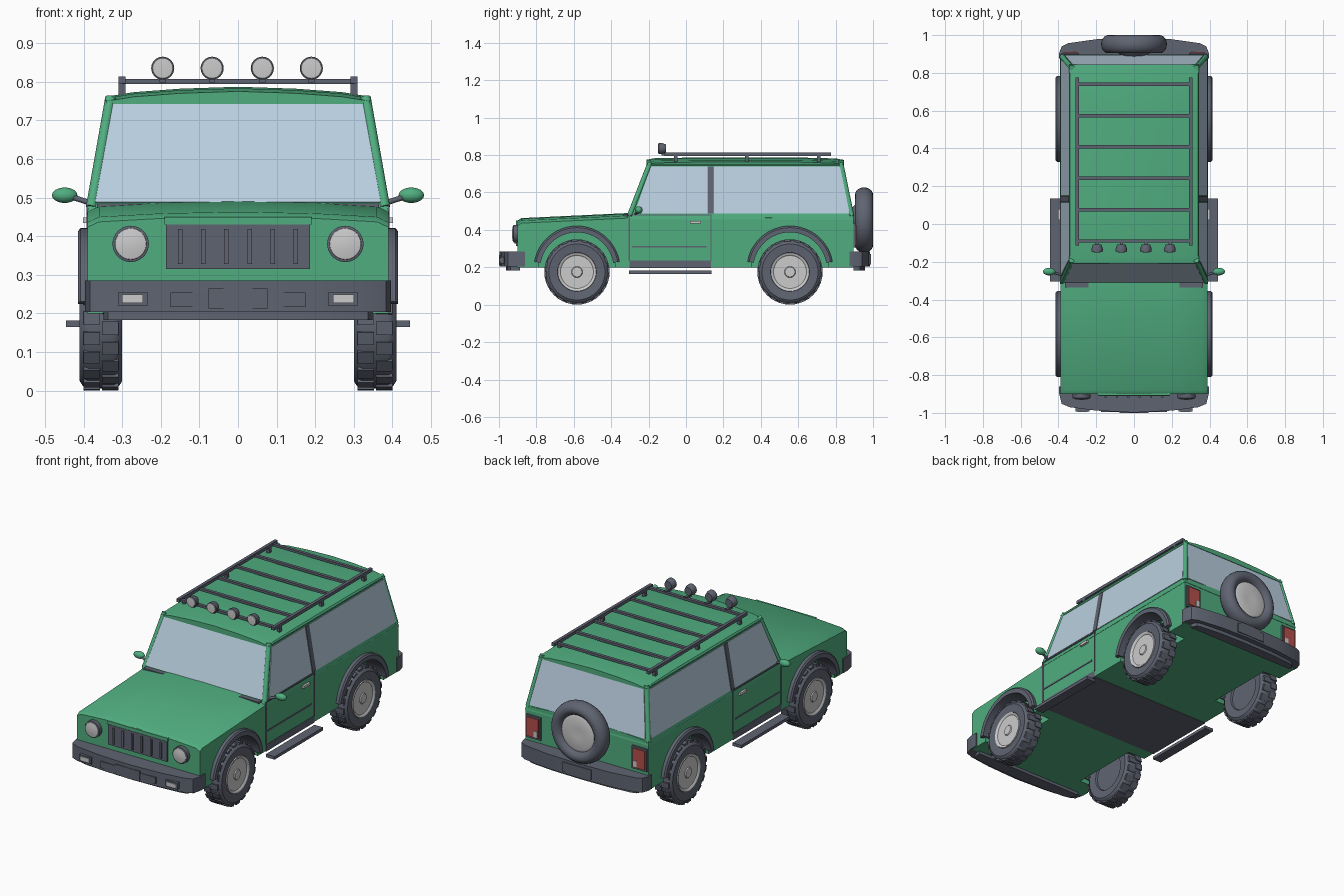
import bpy, bmesh
from math import sin, cos, pi, radians
from mathutils import Vector, Matrix

if "Cube" in bpy.data.objects:
    bpy.data.objects.remove(bpy.data.objects["Cube"], do_unlink=True)


def material(name, *rgb):
    m = bpy.data.materials.new(name)
    m.use_nodes = True
    m.diffuse_color = (*rgb, 1)
    m.node_tree.nodes["Principled BSDF"].inputs["Base Color"].default_value = (*rgb, 1)
    return m


green = material("body green", 0.08, 0.42, 0.215)
dark = material("dark trim", 0.114, 0.127, 0.165)
glass = material("window glass", 0.49, 0.62, 0.74)
silver = material("light grey", 0.6, 0.6, 0.6)
red = material("tail red", 0.45, 0.08, 0.07)
parts = []


def finish(name, bm, mat):
    bmesh.ops.remove_doubles(bm, verts=bm.verts, dist=1e-5)
    bmesh.ops.recalc_face_normals(bm, faces=bm.faces)
    mesh = bpy.data.meshes.new(name)
    bm.to_mesh(mesh)
    bm.free()
    mesh.materials.append(mat)
    ob = bpy.data.objects.new(name, mesh)
    bpy.context.scene.collection.objects.link(ob)
    parts.append(ob)
    return ob


def loft(name, sections, mat, cap=True):
    """Skin closed loops of equal length."""
    bm = bmesh.new()
    rings = [[bm.verts.new(p) for p in s] for s in sections]
    n = len(rings[0])
    for a, b in zip(rings, rings[1:]):
        for i in range(n):
            j = (i + 1) % n
            bm.faces.new((a[i], a[j], b[j], b[i]))
    if cap:
        bm.faces.new(rings[0])
        bm.faces.new(rings[-1])
    return finish(name, bm, mat)


def box(name, x, y, z, mat):
    """Box from (min, max) ranges."""
    ring = [(x[0], y[0]), (x[1], y[0]), (x[1], y[1]), (x[0], y[1])]
    return loft(name, [[(*p, h) for p in ring] for h in z], mat)


def lathe(name, profile, mat, at, turn=0, n=40):
    """Spin (radius, offset) points round local x, then turn about z."""
    place = Matrix.Translation(at) @ Matrix.Rotation(radians(turn), 4, "Z")
    rings = [[place @ Vector((x, r * cos(2 * pi * i / n), r * sin(2 * pi * i / n)))
              for i in range(n)] for r, x in profile]
    return loft(name, rings, mat, cap=False)


def rod(name, a, b, r, mat):
    a, b = Vector(a), Vector(b)
    rot = (b - a).to_track_quat("Z", "Y")
    ring = [rot @ Vector((r * cos(pi * i / 6), r * sin(pi * i / 6), 0)) for i in range(12)]
    return loft(name, [[a + p for p in ring], [b + p for p in ring]], mat)


def panel(name, points, mat, rise=0.004):
    """Thin plate lying on the cabin skin."""
    pts = [Vector(p) for p in points]
    normal = (pts[1] - pts[0]).cross(pts[2] - pts[0]).normalized()
    if normal.dot(pts[0] - Vector((0, 0.3, 0.5))) < 0:
        normal.negate()
    return loft(name, [[p - normal * 0.003 for p in pts], [p + normal * rise for p in pts]], mat)


def mirrored(half):
    return half + [(-x, v) for x, v in reversed(half) if x > 0]


# Lower body with a crowned hood
def body_section(y, edge):
    half = [(0, edge + 0.015), (0.2, edge + 0.011), (0.36, edge + 0.002), (0.39, edge - 0.012), (0.39, 0.2)]
    return [(x, y, z) for x, z in mirrored(half)]


body = loft("body", [body_section(y, e) for y, e in
                     ((-0.9, 0.435), (-0.88, 0.448), (-0.31, 0.475), (0.895, 0.478))], green)

# Wheel wells, arches and wheels
tyre_profile = [(0, 0.04), (0.1, 0.04), (0.104, 0.05), (0.15, 0.055), (0.163, 0.047), (0.17, 0.033)]
tyre_profile += [(r, -x) for r, x in reversed(tyre_profile)]
rim_profile = [(0.104, 0.04), (0.102, 0.054), (0.093, 0.052), (0.088, 0.047), (0.03, 0.047), (0.026, 0.052), (0, 0.052)]
for end, wy in (("front", -0.583), ("rear", 0.556)):
    for side, s in (("left", 1), ("right", -1)):
        tag = end + "_" + side
        cutter = lathe("well_cutter", [(0, 0.28), (0.205, 0.28), (0.205, 0.5), (0, 0.5)], dark,
                       (0, wy, 0.19), 0 if s > 0 else 180)
        mod = body.modifiers.new("well", "BOOLEAN")
        mod.operation, mod.solver, mod.object = "DIFFERENCE", "EXACT", cutter
        bpy.context.view_layer.objects.active = body
        bpy.ops.object.modifier_apply(modifier=mod.name)
        parts.remove(cutter)
        bpy.data.objects.remove(cutter, do_unlink=True)

        arch = []
        for i in range(25):
            a = radians(10 + 160 * i / 24)
            arch.append([(s * x, wy + r * cos(a), 0.19 + r * sin(a))
                         for x, r in ((0.3, 0.197), (0.415, 0.197), (0.415, 0.222), (0.408, 0.231), (0.3, 0.231))])
        loft("arch_" + tag, arch, dark)
        hub, turn = (s * 0.355, wy, 0.175), 0 if s > 0 else 180
        lathe("tyre_" + tag, tyre_profile, dark, hub, turn)
        lathe("rim_" + tag, rim_profile, silver, hub, turn)
        # Tread lugs, staggered on the two shoulders
        bm = bmesh.new()
        for row in (-1, 1):
            for i in range(20):
                rot = Matrix.Rotation(2 * pi * (i + row / 4) / 20, 4, "X")
                bmesh.ops.create_cube(bm, size=1, matrix=Matrix.Translation(hub) @ rot @
                                      Matrix.Translation((row * 0.024, 0, 0.167)) @ Matrix.Diagonal((0.042, 0.034, 0.014, 1)))
        finish("tread_" + tag, bm, dark)

# Cabin shell: sloping sides given by height
LOW, HIGH = 0.475, 0.755


def slope(a, b, z):
    return a + (b - a) * (z - LOW) / (HIGH - LOW)


def side_x(z): return slope(0.388, 0.338, z)
def front_y(z): return slope(-0.31, -0.2, z)
def rear_y(z): return slope(0.893, 0.835, z)


loft("cabin", [[(side_x(z), front_y(z), z), (side_x(z), rear_y(z), z),
                (-side_x(z), rear_y(z), z), (-side_x(z), front_y(z), z)] for z in (LOW - 0.02, HIGH)], green)


def roof_section(y, drop):
    half = [(0, 0.787), (0.15, 0.782), (0.27, 0.773), (0.338, 0.762), (0.344, 0.752), (0.338, 0.742)]
    return [(x, y, z - (drop if z > HIGH else 0)) for x, z in mirrored(half)]


loft("roof", [roof_section(y, d) for y, d in
              ((-0.21, 0.012), (-0.17, 0.004), (0.05, 0), (0.6, 0), (0.8, 0.005), (0.845, 0.013))], green)

# Glass, pillars and door details
lo, hi = 0.487, 0.738
for name, f, gap in (("windshield", front_y, 0.016), ("rear_window", rear_y, 0.018)):
    panel(name, [(k * (side_x(z) - gap), f(z), z) for k, z in ((-1, lo), (1, lo), (1, hi + 0.006), (-1, hi + 0.006))], glass)
for side, s in (("left", 1), ("right", -1)):
    def on_side(outline):
        return [(s * side_x(z), y, z) for y, z in outline]
    panel("door_window_" + side, on_side([(front_y(lo) + 0.03, lo), (0.115, lo), (0.115, hi), (front_y(hi) + 0.018, hi)]), glass)
    panel("quarter_window_" + side, on_side([(0.15, lo), (rear_y(lo) - 0.016, lo), (rear_y(hi) - 0.012, hi), (0.15, hi)]), glass)
    panel("door_pillar_" + side, on_side([(0.117, lo), (0.148, lo), (0.148, hi), (0.117, hi)]), dark, 0.006)
    for name, f in (("front", front_y), ("rear", rear_y)):
        inward = 0.008 if name == "front" else -0.008
        rod("corner_post_" + name + "_" + side, (s * (side_x(LOW) - 0.008), f(LOW) + inward, LOW),
            (s * (side_x(HIGH) - 0.008), f(HIGH) + inward, HIGH + 0.004), 0.014, green)
    outer = sorted((s * 0.385, s * 0.393))
    for name, y, z in (("front_gap", (-0.307, -0.3), (0.235, 0.48)), ("rear_gap", (0.13, 0.137), (0.235, 0.48)),
                       ("belt_line", (-0.307, 0.137), (0.476, 0.483)), ("door_trim", (-0.29, 0.11), (0.306, 0.315))):
        box(name + "_" + side, outer, y, z, dark)
    box("door_handle_" + side, sorted((s * 0.388, s * 0.402)), (0.022, 0.08), (0.434, 0.448), silver)
    box("running_board_" + side, sorted((s * 0.39, s * 0.445)), (-0.305, 0.135), (0.165, 0.182), dark)
    # Wing mirror
    rod("mirror_stalk_" + side, (s * 0.38, -0.27, 0.485), (s * 0.435, -0.255, 0.503), 0.007, dark)
    oval = [(0.02 * sin(pi * i / 12), -0.033 * cos(pi * i / 12)) for i in range(13)]
    lathe("mirror_" + side, oval, green, (s * 0.449, -0.252, 0.506), n=20)
    # Cowl vent, headlight, fog light and tail light
    box("cowl_vent_" + side, sorted((s * 0.24, s * 0.365)), (-0.335, -0.3), (0.465, 0.484), dark)
    lathe("headlight_ring_" + side, [(0, 0), (0.047, 0), (0.047, 0.022), (0.041, 0.024), (0, 0.024)], dark,
          (s * 0.278, -0.9, 0.38), -90)
    lathe("headlight_lens_" + side, [(0.042, 0.02), (0.04, 0.026), (0.02, 0.03), (0, 0.031)], silver,
          (s * 0.278, -0.9, 0.38), -90)
    box("fog_frame_" + side, sorted((s * 0.235, s * 0.31)), (-0.992, -0.95), (0.219, 0.256), dark)
    box("fog_light_" + side, sorted((s * 0.246, s * 0.3)), (-0.996, -0.95), (0.227, 0.249), silver)
    box("tail_frame_" + side, sorted((s * 0.29, s * 0.383)), (0.88, 0.905), (0.305, 0.435), dark)
    box("tail_light_" + side, sorted((s * 0.299, s * 0.374)), (0.89, 0.911), (0.316, 0.425), red)
    box("reverse_light_" + side, sorted((s * 0.303, s * 0.325)), (0.9, 0.914), (0.32, 0.355), silver)

# Sill and floor between the axles
box("floor", (-0.392, 0.392), (-0.303, 0.133), (0.197, 0.236), dark)

# Grille
box("grille", (-0.187, 0.187), (-0.91, -0.89), (0.315, 0.43), dark)
for i in range(6):
    x = -0.15 + 0.06 * i
    box("grille_slat", (x - 0.006, x + 0.006), (-0.918, -0.9), (0.328, 0.418), dark)
box("hood_lip", (-0.19, 0.19), (-0.908, -0.87), (0.43, 0.449), green)

# Bumpers with bowed outlines
front_half = [(0, -0.998), (0.2, -0.988), (0.34, -0.97), (0.383, -0.952), (0.396, -0.9), (0.396, -0.86), (0, -0.86)]
rear_half = [(0, 0.985), (0.2, 0.978), (0.35, 0.957), (0.383, 0.94), (0.396, 0.905), (0.396, 0.875), (0, 0.875)]
for name, half, mid in (("front", front_half, -0.92), ("rear", rear_half, 0.92)):
    ring = mirrored(half[:-1])
    loft(name + "_bumper", [[(*p, z) for p in ring] for z in (0.203, 0.285)], dark)
    lip = [(x * 0.88, mid + (y - mid) * 0.55) for x, y in ring]
    loft(name + "_bumper_lip", [[(*p, z) for p in lip] for z in (0.183, 0.21)], dark)
box("front_bumper_plate", (-0.175, 0.175), (-0.996, -0.95), (0.217, 0.254), dark)
box("front_number_plate", (-0.077, 0.077), (-1.0, -0.95), (0.213, 0.265), dark)
box("rear_number_plate", (-0.09, 0.09), (0.95, 0.988), (0.215, 0.27), dark)

# Spare wheel on the tailgate
spare = (0, 0.952, 0.453)
ring = [(0.136 + 0.038 * cos(2 * pi * i / 20), 0.048 * sin(2 * pi * i / 20)) for i in range(21)]
lathe("spare_tyre", ring, dark, spare, 90, 48)
lathe("spare_hub", [(0.104, 0), (0.104, 0.024), (0.09, 0.03), (0.03, 0.026), (0, 0.026)], silver, spare, 90)
lathe("spare_mount", [(0.1, 0.0), (0.1, -0.03), (0.06, -0.07), (0, -0.07)], dark, spare, 90)

# Roof rack with lamps
for s in (-1, 1):
    rail = sorted((s * 0.291, s * 0.309))
    box("rack_rail", rail, (-0.115, 0.775), (0.795, 0.813), dark)
    for y in (-0.055, 0.325, 0.71):
        box("rack_leg", rail, (y - 0.01, y + 0.01), (0.752, 0.8), dark)
for i in range(6):
    y = -0.09 + 0.166 * i
    box("rack_bar", (-0.3, 0.3), (y - 0.009, y + 0.009), (0.794, 0.807), dark)
for x in (-0.195, -0.067, 0.063, 0.19):
    at = (x, -0.108, 0.835)
    lathe("roof_lamp_shell", [(0, 0), (0.022, 0), (0.03, 0.022), (0.03, 0.037), (0.026, 0.038), (0, 0.036)], dark, at, -90, 24)
    lathe("roof_lamp_lens", [(0.0275, 0.036), (0.026, 0.041), (0, 0.043)], silver, at, -90, 24)
    box("roof_lamp_bracket", (x - 0.008, x + 0.008), (-0.13, -0.085), (0.798, 0.812), dark)

# Smooth curved parts, keep hard edges
bpy.ops.object.select_all(action="DESELECT")
for ob in parts:
    ob.select_set(True)
bpy.context.view_layer.objects.active = body
bpy.ops.object.shade_smooth_by_angle(angle=radians(35))
